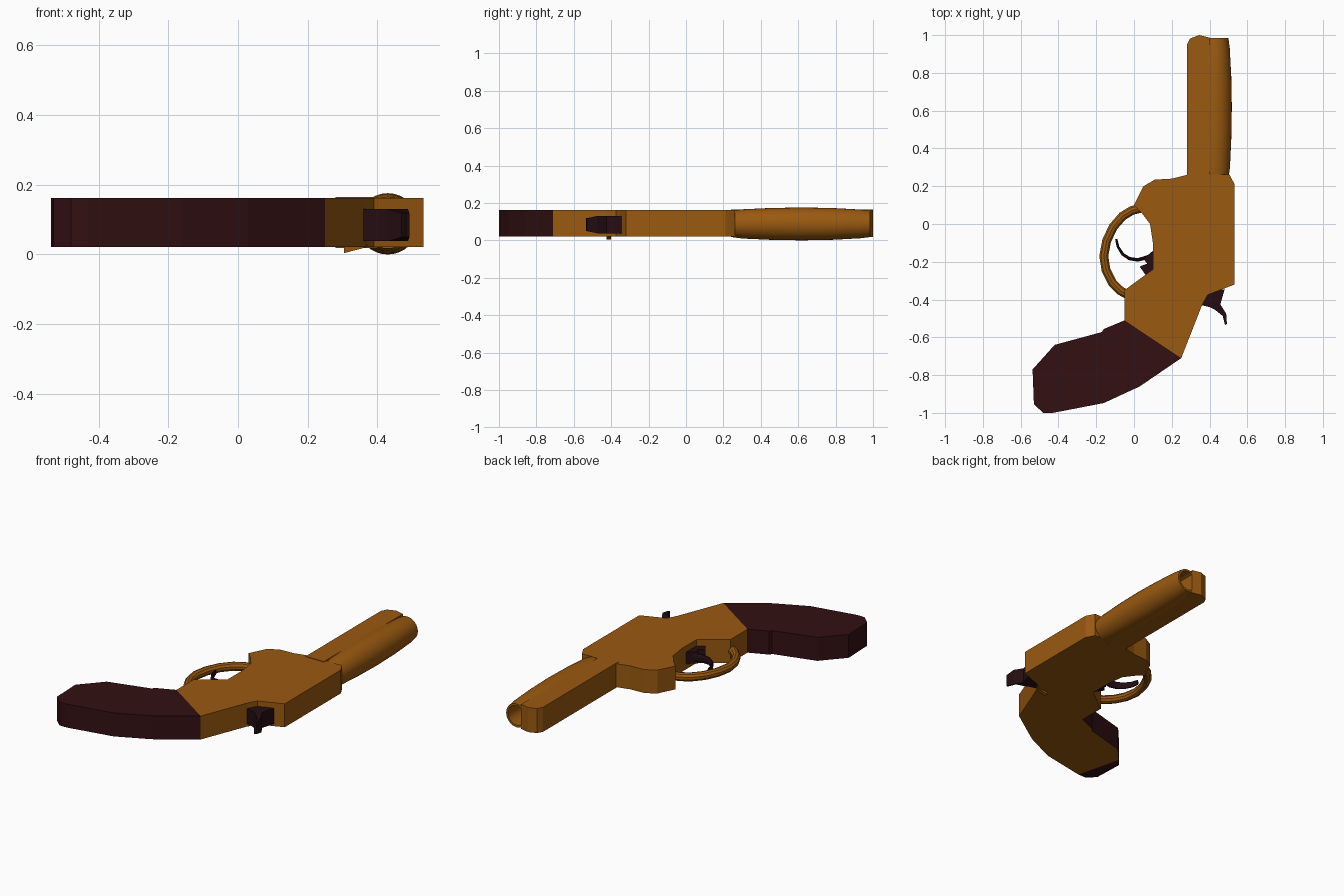
import bpy, bmesh, math
from mathutils import Vector

if "Cube" in bpy.data.objects:
    bpy.data.objects.remove(bpy.data.objects["Cube"], do_unlink=True)


def material(name, rgb):
    m = bpy.data.materials.new(name)
    m.use_nodes = True
    m.diffuse_color = (*rgb, 1)
    m.node_tree.nodes["Principled BSDF"].inputs["Base Color"].default_value = (*rgb, 1)
    return m


ORANGE = material("burnt orange", (0.32, 0.10, 0.005))
GRIP = material("dark maroon", (0.032, 0.005, 0.006))
METAL = material("dark metal", (0.018, 0.004, 0.006))


def finish(name, bm, *mats):
    bmesh.ops.recalc_face_normals(bm, faces=bm.faces)
    mesh = bpy.data.meshes.new(name)
    bm.to_mesh(mesh)
    bm.free()
    for m in mats:
        mesh.materials.append(m)
    ob = bpy.data.objects.new(name, mesh)
    bpy.context.collection.objects.link(ob)
    return ob


def smooth(ob, degrees):
    bpy.ops.object.select_all(action='DESELECT')
    ob.select_set(True)
    bpy.context.view_layer.objects.active = ob
    bpy.ops.object.shade_smooth_by_angle(angle=math.radians(degrees))


def prism(outline, z0, z1):
    """Extrude a plan outline between two heights."""
    bm = bmesh.new()
    face = bm.faces.new([bm.verts.new((x, y, z0)) for x, y in outline])
    new = bmesh.ops.extrude_face_region(bm, geom=[face])["geom"]
    verts = [v for v in new if isinstance(v, bmesh.types.BMVert)]
    bmesh.ops.translate(bm, verts=verts, vec=(0, 0, z1 - z0))
    return bm


def sweep(name, points, rx, rz, sides, mat, taper=0.0):
    """Sweep an oval section along a plan path."""
    bm = bmesh.new()
    pts = [Vector((x, y, 0.09)) for x, y in points]
    rings = []
    for i, p in enumerate(pts):
        t = (pts[min(i + 1, len(pts) - 1)] - pts[max(i - 1, 0)]).normalized()
        n = Vector((-t.y, t.x, 0))
        s = 1 - taper * i / (len(pts) - 1)
        angles = [math.tau * (k + 0.5) / sides for k in range(sides)]
        rings.append([bm.verts.new(p + n * rx * s * math.cos(a) + Vector((0, 0, rz * s * math.sin(a))))
                      for a in angles])
    for a, b in zip(rings, rings[1:]):
        for k in range(sides):
            bm.faces.new((a[k], a[k - 1], b[k - 1], b[k]))
    bm.faces.new(rings[0])
    bm.faces.new(rings[-1])
    return finish(name, bm, mat)


# Frame
LOW, HIGH = 0.022, 0.162
frame_outline = [(.28, .26), (.505, .262), (.533, .21), (.533, -.32), (.39, -.375), (.36, -.43),
                 (.25, -.71), (-.05, -.51), (-.05, -.35), (.10, -.24), (.10, -.1), (.085, 0),
                 (.04, .06), (0, .1), (.05, .2), (.11, .235), (.2, .24)]
finish("frame", prism(frame_outline, LOW, HIGH), ORANGE)

# Grip, with the frame colour carried along its underside up to the butt
grip_outline = [(.25, -.71), (.03, -.86), (-.16, -.948), (-.43, -1), (-.48, -1), (-.53, -.955),
                (-.537, -.77), (-.42, -.64), (-.17, -.572), (-.16, -.556), (-.05, -.51)]
bm = prism(grip_outline, LOW, HIGH)
bmesh.ops.bisect_plane(bm, geom=bm.verts[:] + bm.edges[:] + bm.faces[:],
                       plane_co=(-.43, -1, 0), plane_no=(1, .25, 0))
bm.normal_update()
for f in bm.faces:
    c = f.calc_center_median()
    if c.z < LOW + .01 and c.x + .43 + .25 * (c.y + 1) > 0:
        f.material_index = 1
finish("grip", bm, GRIP, ORANGE)

# Bulged hollow barrel, lathed around an axis along y
SIDES, AXIS_X, AXIS_Z = 32, .43, .088
profile = [(.07, .24), (.078, .3), (.085, .45), (.088, .62), (.085, .78), (.077, .93),
           (.07, .985), (.058, .985), (.058, .4), (.0, .4)]
bm = bmesh.new()
rings = []
for r, y in profile:
    rings.append([bm.verts.new((AXIS_X + r * math.cos(math.tau * k / SIDES), y,
                                AXIS_Z + r * math.sin(math.tau * k / SIDES))) for k in range(SIDES)])
for a, b in zip(rings, rings[1:]):
    for k in range(SIDES):
        bm.faces.new((a[k], a[k - 1], b[k - 1], b[k]))
bmesh.ops.remove_doubles(bm, verts=bm.verts, dist=.0001)
smooth(finish("barrel", bm, ORANGE), 40)

# Flat rib running along the barrel
rib_outline = [(.28, .24), (.28, .95), (.297, .982), (.345, 1), (.4, .987), (.4, .24)]
finish("barrel_rib", prism(rib_outline, .018, .165), ORANGE)

# Trigger guard
guard = [(.04, .085), (-.01, .072), (-.06, .042), (-.11, -.015), (-.145, -.09), (-.16, -.17),
         (-.148, -.245), (-.115, -.31), (-.07, -.355), (-.02, -.38)]
smooth(sweep("trigger_guard", guard, .025, .025, 10, ORANGE), 30)

# Trigger
blade = [(.11, -.16), (.065, -.178), (.02, -.19), (-.025, -.183), (-.06, -.16), (-.085, -.12), (-.094, -.08)]
sweep("trigger_blade", blade, .012, .03, 8, METAL, taper=.45)
root = [(.12, -.13), (.09, -.15), (.05, -.185), (.07, -.21), (.03, -.225), (.06, -.268), (.12, -.24)]
finish("trigger_root", prism(root, .055, .125), METAL)

# Hammer, narrowing in height towards its spur
hammer = [(.37, -.36), (.36, -.43), (.40, -.44), (.43, -.455), (.47, -.487), (.482, -.535),
          (.492, -.53), (.488, -.475), (.457, -.425), (.48, -.345)]
bm = prism(hammer, .038, .13)
for v in bm.verts:
    if v.co.y < -.48:
        v.co.z = .085 + (v.co.z - .085) * .75
finish("hammer", bm, METAL)

# Small catch under the frame
bm = prism([(.305, -.425), (.37, -.415), (.37, -.40), (.305, -.40)], .004, .03)
for v in bm.verts:
    if v.co.x > .36 and v.co.z < .02:
        v.co.z = .021
finish("underside_catch", bm, ORANGE)
